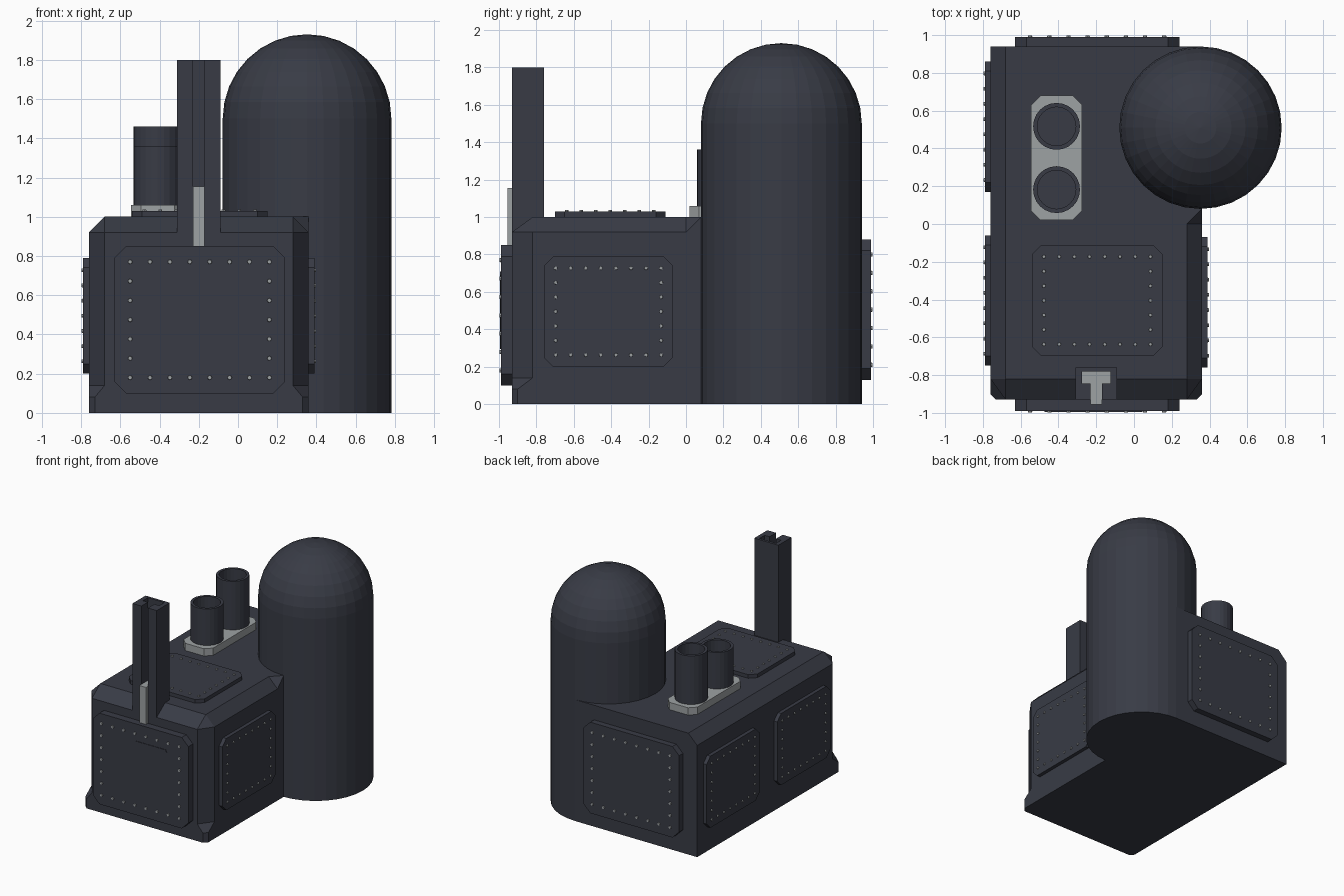
import bpy, bmesh, math
from mathutils import Matrix, Vector

if "Cube" in bpy.data.objects:
    bpy.data.objects.remove(bpy.data.objects["Cube"])


def material(name, col):
    m = bpy.data.materials.new(name)
    m.diffuse_color = (*col, 1)
    m.use_nodes = True
    m.node_tree.nodes["Principled BSDF"].inputs["Base Color"].default_value = m.diffuse_color
    return m


DARK = material("dark_metal", (0.040, 0.044, 0.060))
GREY = material("grey_metal", (0.34, 0.36, 0.37))


def finish(name, bm, mat):
    bmesh.ops.remove_doubles(bm, verts=bm.verts, dist=1e-5)
    bmesh.ops.recalc_face_normals(bm, faces=bm.faces)
    me = bpy.data.meshes.new(name)
    bm.to_mesh(me)
    bm.free()
    me.materials.append(mat)
    ob = bpy.data.objects.new(name, me)
    bpy.context.collection.objects.link(ob)
    return ob


def loft(name, rings, mat, caps=True, closed=False):
    """Skin equal-length rings of 3D points."""
    bm = bmesh.new()
    vs = [[bm.verts.new(p) for p in r] for r in rings]
    n = len(rings[0])
    pairs = list(zip(vs, vs[1:])) + ([(vs[-1], vs[0])] if closed else [])
    for a, b in pairs:
        for i in range(n):
            j = (i + 1) % n
            bm.faces.new((a[i], a[j], b[j], b[i]))
    if caps:
        bm.faces.new(vs[0])
        bm.faces.new(vs[-1])
    return finish(name, bm, mat)


def prism(name, pts, z0, z1, mat, mtx=Matrix()):
    return loft(name, [[mtx @ Vector((x, y, z)) for x, y in pts] for z in (z0, z1)], mat)


def lathe(name, profile, centre, mat, seg):
    cx, cy = centre
    ang = [2 * math.pi * i / seg for i in range(seg)]
    return loft(name, [[(cx + r * math.cos(a), cy + r * math.sin(a), z) for a in ang]
                       for r, z in profile], mat)


def cut_rect(w, h, c):
    """Rectangle with clipped corners, centred on the origin."""
    w, h = w / 2, h / 2
    return [(-w + c, -h), (w - c, -h), (w, -h + c), (w, h - c),
            (w - c, h), (-w + c, h), (-w, h - c), (-w, -h + c)]


def frame(origin, u, v):
    u, v = Vector(u), Vector(v)
    m = Matrix((u, v, u.cross(v))).transposed().to_4x4()
    m.translation = origin
    return m


def panel(name, mtx, w, h, t, c, inset, r):
    """Clipped plate with a border of 8 x 7 rivets, facing local +z."""
    prism(name, cut_rect(w, h, c), -0.01, t, DARK, mtx)
    bm = bmesh.new()
    for i in range(8):
        for j in range(7):
            if i in (0, 7) or j in (0, 6):
                pos = ((i / 7 - 0.5) * (w - 2 * inset), (j / 6 - 0.5) * (h - 2 * inset), t)
                bmesh.ops.create_cone(bm, cap_ends=True, segments=8, radius1=r, radius2=r * 0.8,
                                      depth=0.016, matrix=mtx @ Matrix.Translation(pos))
    finish(name + "_rivets", bm, GREY)


# Main housing: clipped front corners that close up at the foot, bevelled top
def housing_ring(z, cx, cy, zr):
    return [(-0.76, 0.94, z), (-0.76, -0.93 + cy, z), (-0.76 + cx, -0.93, z),
            (0.36 - cx, -0.93, z), (0.36, -0.93 + cy, z), (0.36, 0, z),
            (0.36, 0.08, zr), (0.36, 0.94, zr)]


top = [(-0.68, 0.94, 1), (-0.68, -0.82, 1), (-0.68, -0.82, 1), (0.28, -0.82, 1),
       (0.28, -0.82, 1), (0.28, 0, 1), (0.36, 0.08, 1), (0.36, 0.94, 1)]
loft("housing", [housing_ring(0, 0.03, 0.03, 0), housing_ring(0.08, 0.03, 0.03, 0.08),
                 housing_ring(0.14, 0.08, 0.11, 0.14), housing_ring(0.92, 0.08, 0.11, 1), top], DARK)

# Domed tank
R = 0.43
dome = [(R * math.cos(k * math.pi / 16), 1.5 + R * math.sin(k * math.pi / 16)) for k in range(9)]
lathe("domed_tank", [(R, 0)] + dome[:-1] + [(0.0001, 1.5 + R)], (0.352, 0.51), DARK, 32)

# Slotted mast and the T-shaped slider in its slot
X = -0.20
half = [(0.03, -0.93), (0.11, -0.93), (0.11, -0.76)]
slot = [(0.075, -0.845), (0.03, -0.845)]
right = [(0.03, -0.845), (0.03, -0.93), (0.11, -0.93), (0.11, -0.76)]
inner = [(0.075, -0.78), (0.075, -0.845)]
outline = inner + right
mast = [(X + x, y) for x, y in outline] + [(X - x, y) for x, y in reversed(outline)]
prism("mast", mast, 0.915, 1.80, DARK)
tee = [(0.03, -0.955), (0.03, -0.845), (0.075, -0.845), (0.075, -0.78)]
prism("slider", [(X + x, y) for x, y in tee] + [(X - x, y) for x, y in reversed(tee)],
      0.85, 1.155, GREY)

# Exhaust pipes on a grey base plate
prism("exhaust_base", cut_rect(0.27, 0.66, 0.05), 0.99, 1.06, GREY,
      Matrix.Translation((-0.41, 0.35, 0)))
for name, y, h in (("front_exhaust", 0.182, 1.36), ("rear_exhaust", 0.517, 1.46)):
    lathe(name, [(0.124, 1.05), (0.124, h), (0.102, h), (0.102, h - 0.2)], (-0.41, y), DARK, 24)

# Riveted panels on every side
front = frame((-0.195, -0.93, 0.475), (1, 0, 0), (0, 0, 1))
panel("front_panel", front, 0.87, 0.75, 0.06, 0.06, 0.08, 0.013)
panel("back_panel", frame((-0.195, 0.94, 0.505), (-1, 0, 0), (0, 0, 1)),
      0.87, 0.75, 0.05, 0.06, 0.08, 0.013)
small = (0.69, 0.59, 0.03, 0.05, 0.063, 0.011)
panel("right_panel", frame((0.36, -0.415, 0.495), (0, 1, 0), (0, 0, 1)), *small)
panel("top_panel", frame((-0.195, -0.405, 1.0), (1, 0, 0), (0, 1, 0)), *small)
for name, y in (("left_front_panel", -0.405), ("left_rear_panel", 0.515)):
    panel(name, frame((-0.76, y, 0.495), (0, -1, 0), (0, 0, 1)), *small)

# Thin slanted plate on the front panel
wedge = [(-0.24, 0.71), (0.035, 0.71), (0.045, 0.69), (-0.44, 0.295), (-0.475, 0.33)]
prism("front_wedge_plate", [(x + 0.195, z - 0.475) for x, z in wedge], 0.05, 0.064, DARK, front)
